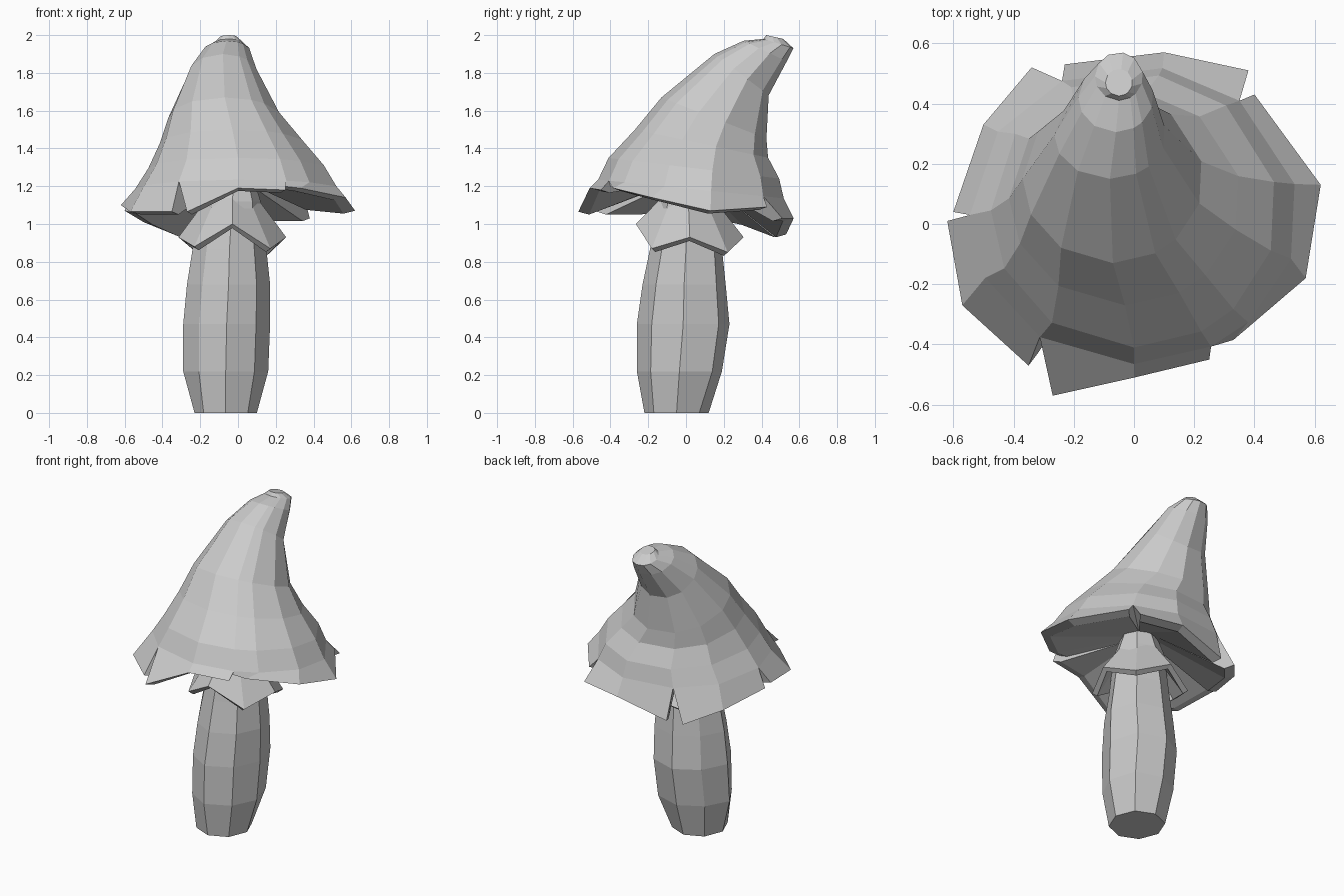
import bpy
import bmesh
from math import sin, cos, radians

cube = bpy.data.objects.get("Cube")
if cube:
    bpy.data.objects.remove(cube)

# Single matte colour
grey = bpy.data.materials.new("plain_grey")
grey.use_nodes = True
grey.diffuse_color = (0.6, 0.6, 0.6, 1)
grey.node_tree.nodes["Principled BSDF"].inputs["Base Color"].default_value = (0.6, 0.6, 0.6, 1)


def ring(bm, angles, cx, cy, z, rx, ry, tilt=0):
    """Elliptical ring of vertices; tilt raises its front and lowers its back."""
    return [bm.verts.new((cx + rx * cos(a), cy + ry * sin(a), z - tilt * sin(a)))
            for a in map(radians, angles)]


def bridge(bm, upper, lower, closed=True):
    """Quads between two rows running counter-clockwise."""
    n = len(upper)
    for i in range(n if closed else n - 1):
        j = (i + 1) % n
        bm.faces.new((upper[i], lower[i], lower[j], upper[j]))


def finish(bm, name, thickness=0):
    mesh = bpy.data.meshes.new(name)
    bm.to_mesh(mesh)
    bm.free()
    mesh.materials.append(grey)
    obj = bpy.data.objects.new(name, mesh)
    bpy.context.collection.objects.link(obj)
    if thickness:
        shell = obj.modifiers.new("thickness", 'SOLIDIFY')
        shell.thickness = thickness
        shell.offset = -1


octagon = range(0, 360, 45)

# Stem: bulging eight-sided column
bm = bmesh.new()
stem_rings = [(-.02, .02, 1.25, .1, .1), (-.03, .01, 1.12, .15, .15),
              (-.045, 0, .87, .195, .19), (-.05, -.01, .68, .22, .22),
              (-.06, -.015, .47, .23, .245), (-.065, -.035, .22, .225, .225),
              (-.065, -.05, 0, .165, .17)]
rows = [ring(bm, octagon, *r) for r in stem_rings]
# uneven diagonal corners along the bulge
for row in rows[2:-1]:
    for vert, dx, dy in zip(row[1::2], (.01, .012, .017, -.007), (.015, -.015, .017, .007)):
        vert.co.x += dx
        vert.co.y += dy
for upper, lower in zip(rows, rows[1:]):
    bridge(bm, upper, lower)
bm.faces.new(rows[0])
bm.faces.new(rows[-1][::-1])
finish(bm, "stem")

# Collar: short flared skirt with a zigzag hem
bm = bmesh.new()
collar_top = ring(bm, octagon, -.03, .01, 1.18, .1, .1)
collar_hem = ring(bm, octagon, -.03, .02, 0, .285, .285)
for vert, z in zip(collar_hem, (.93, .85, .93, .86, .93, .88, 1, .87)):
    vert.co.z = z
bridge(bm, collar_top, collar_hem)
finish(bm, "collar", .035)

# Cap: leaning cone of tilted rings
bm = bmesh.new()
columns = (-62, -46, -17, 12, 50, 80, 116, 146, 180, 205, 235, 270)
cap_rings = [(-.05, .47, 1.99, .045, .045, .01), (-.05, .49, 1.955, .08, .08, .025),
             (-.06, .42, 1.915, .125, .115, .055), (-.08, .295, 1.79, .185, .145, .11),
             (-.07, .15, 1.56, .3, .28, .11), (-.03, .085, 1.425, .385, .355, .075),
             (0, .045, 1.295, .475, .455, .055), (0, .03, 1.185, .545, .495, .05)]
rows = [ring(bm, columns, *r) for r in cap_rings]
bm.faces.new(rows[0])
for upper, lower in zip(rows, rows[1:]):
    bridge(bm, upper, lower)
under = ring(bm, columns, -.02, .02, 1.22, .1, .1)

# Torn brim: thick separate flaps running back under the cap to the stem
flaps = {
    0: [(.24, -.4, 1.2), (.33, -.385, 1.19), (.57, -.18, 1.14), (.62, .13, 1.07),
        (.4, .43, 1.09)],
    4: [(.38, .51, 1.03), (.1, .57, 1.03), (-.23, .53, .945)],
    6: [(-.34, .52, .945), (-.5, .33, 1.01), (-.6, .04, 1.07)],
    8: [(-.62, .01, 1.1), (-.57, -.27, 1.065), (-.35, -.47, 1.065)],
    10: [(-.27, -.57, 1.065), (0, -.51, 1.19), (.25, -.45, 1.18)],
}
for start, points in flaps.items():
    picks = [(start + i) % len(columns) for i in range(len(points))]
    top = [rows[-1][i] for i in picks]
    hem = [bm.verts.new(p) for p in points]
    lip = [bm.verts.new((x * .9, y * .9, z - .015)) for x, y, z in points]
    root = [under[i] for i in picks]
    strips = (top, hem, lip, root)
    for upper, lower in zip(strips, strips[1:]):
        bridge(bm, upper, lower, closed=False)
    # side walls of the tears
    bm.faces.new([strip[0] for strip in reversed(strips)])
    bm.faces.new([strip[-1] for strip in strips])
finish(bm, "cap")
